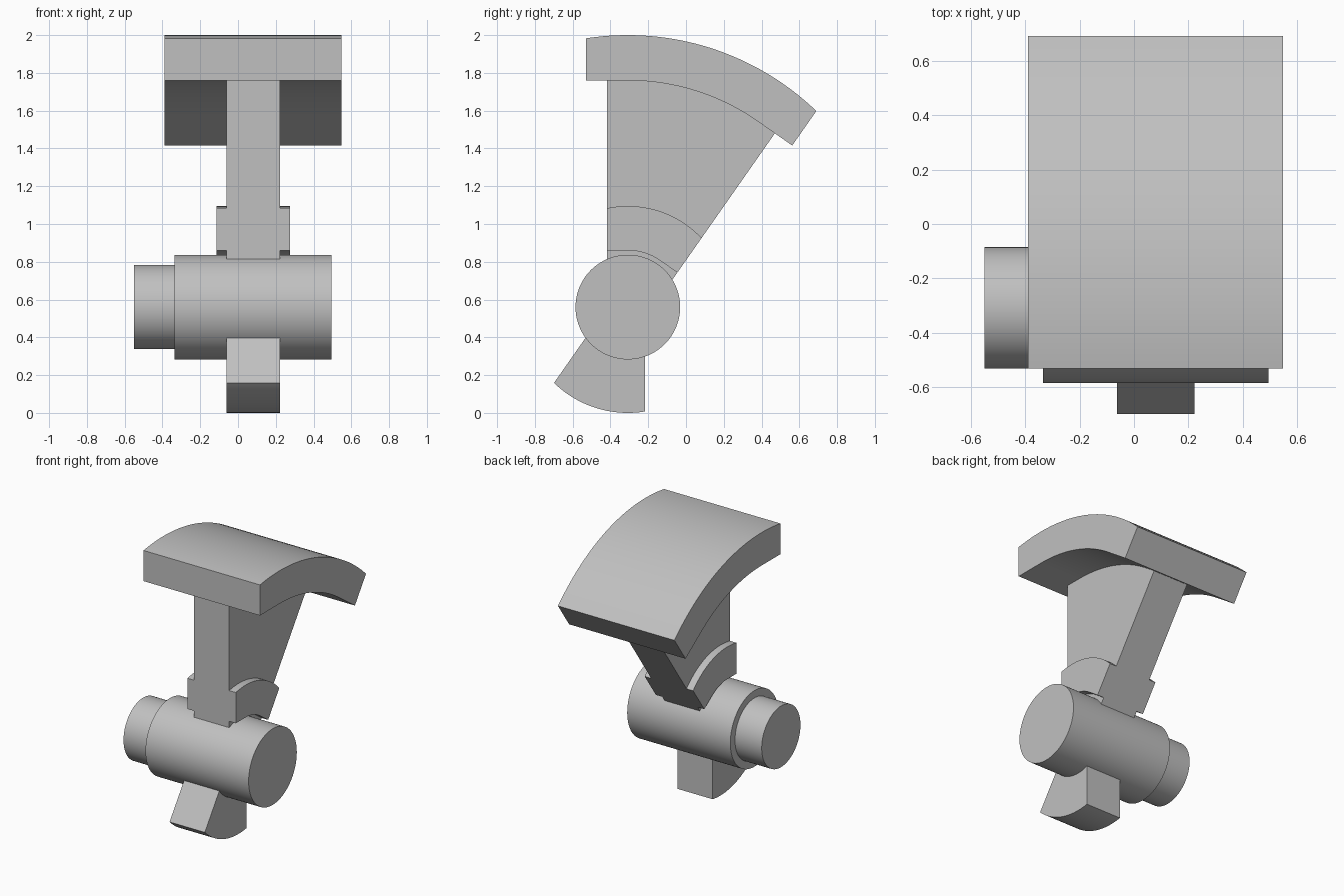
import bpy, bmesh
from math import sin, cos, sqrt, radians, pi
from mathutils import Vector, Matrix

cube = bpy.data.objects.get("Cube")
if cube:
    bpy.data.objects.remove(cube, do_unlink=True)

grey = bpy.data.materials.new("plain_grey")
grey.use_nodes = True
COLOUR = (0.53, 0.53, 0.53, 1)
grey.diffuse_color = COLOUR
grey.node_tree.nodes["Principled BSDF"].inputs["Base Color"].default_value = COLOUR

AXIS = Vector((0, -0.308, 0.56))   # shared axis, parallel to x
MID = 0.08                         # middle of the arm along x
SWEEP = radians(35)


def finish(name, bm):
    bmesh.ops.recalc_face_normals(bm, faces=bm.faces)
    mesh = bpy.data.meshes.new(name)
    bm.to_mesh(mesh)
    bm.free()
    mesh.materials.append(grey)
    obj = bpy.data.objects.new(name, mesh)
    bpy.context.collection.objects.link(obj)
    bpy.ops.object.select_all(action="DESELECT")
    obj.select_set(True)
    bpy.context.view_layer.objects.active = obj
    bpy.ops.object.shade_smooth_by_angle(angle=radians(30))
    return obj


def polar(angle, radius, along=0):
    """Point at a radius, shifted along the tangent."""
    return Vector((0, sin(angle) * radius + cos(angle) * along,
                   cos(angle) * radius - sin(angle) * along))


def sector(name, x0, x1, r_in, r_out, margin, flip=1, steps=32):
    """Swept wedge: round outside, inside arc with straight tangent ends."""
    spread = math_asin(margin / r_out)
    outer = [polar(-spread + (SWEEP + 2 * spread) * i / steps, r_out)
             for i in range(steps + 1)]
    inner = [polar(SWEEP * i / steps, r_in) for i in range(steps + 1)]
    inner = [polar(0, r_in, -margin)] + inner + [polar(SWEEP, r_in, margin)]
    bm = bmesh.new()
    verts = [bm.verts.new(AXIS + flip * p + Vector((x0, 0, 0)))
             for p in outer + inner[::-1]]
    face = bm.faces.new(verts)
    swept = bmesh.ops.extrude_face_region(bm, geom=[face])["geom"]
    bmesh.ops.translate(bm, vec=(x1 - x0, 0, 0),
                        verts=[v for v in swept if isinstance(v, bmesh.types.BMVert)])
    return finish(name, bm)


def math_asin(value):
    from math import asin
    return asin(value)


def cylinder(name, x0, x1, radius):
    bm = bmesh.new()
    place = Matrix.Translation(AXIS + Vector(((x0 + x1) / 2, 0, 0)))
    bmesh.ops.create_cone(bm, cap_ends=True, segments=96, radius1=radius,
                          radius2=radius, depth=x1 - x0,
                          matrix=place @ Matrix.Rotation(pi / 2, 4, "Y"))
    return finish(name, bm)


# Shaft and its narrower end
cylinder("shaft", -0.335, 0.495, 0.277)
cylinder("shaft_end", -0.55, -0.335, 0.223)

# Curved pad on top, arm below it, foot on the far side of the shaft
sector("curved_pad", -0.39, 0.548, 1.2, 1.44, 0.222)
sector("arm", MID - 0.142, MID + 0.142, 0.23, 1.23, 0.11)
sector("foot", MID - 0.142, MID + 0.142, 0.2, 0.56, 0.09, flip=-1)

# Collar plates on both sides of the arm
for side, name in ((-1, "collar_right"), (1, "collar_left")):
    x0, x1 = sorted((MID + side * 0.142, MID + side * 0.195))
    sector(name, x0, x1, 0.3, 0.535, 0.11)
